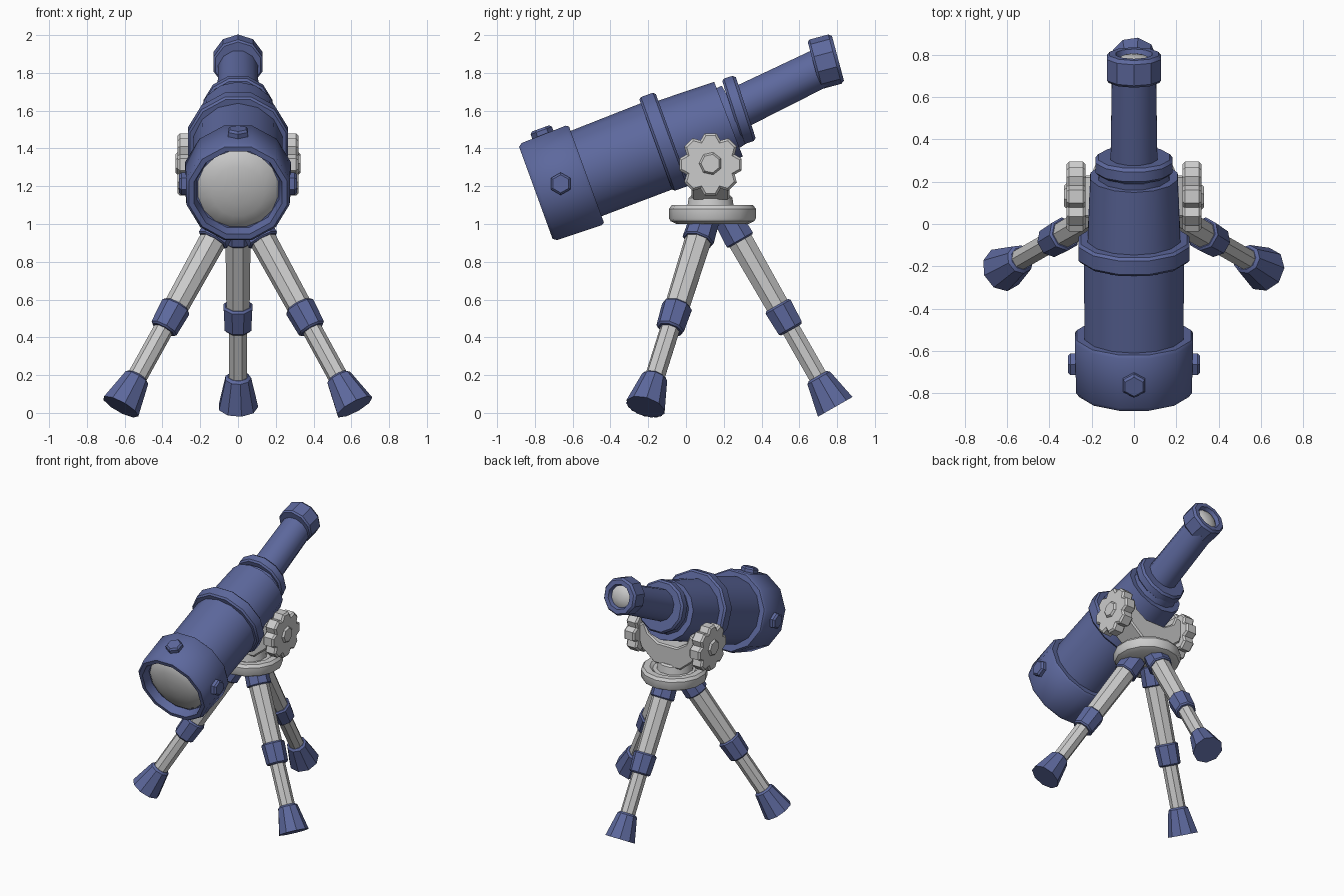
import bpy, bmesh, math
from mathutils import Vector, Matrix

if "Cube" in bpy.data.objects:
    bpy.data.objects.remove(bpy.data.objects["Cube"])

blue = bpy.data.materials.new("blue_paint")
blue.diffuse_color = (0.11, 0.14, 0.34, 1)
blue.use_nodes = True
blue.node_tree.nodes["Principled BSDF"].inputs["Base Color"].default_value = blue.diffuse_color


def finish(name, bm, mat=None, angle=35):
    bmesh.ops.recalc_face_normals(bm, faces=bm.faces)
    me = bpy.data.meshes.new(name)
    bm.to_mesh(me)
    bm.free()
    ob = bpy.data.objects.new(name, me)
    bpy.context.collection.objects.link(ob)
    if mat:
        me.materials.append(mat)
    bpy.ops.object.select_all(action='DESELECT')
    ob.select_set(True)
    bpy.context.view_layer.objects.active = ob
    bpy.ops.object.shade_smooth_by_angle(angle=math.radians(angle))
    return ob


def lathe(name, a, b, profile, sides=12, mat=None, angle=35):
    """Turn (distance, radius) points around the axis from a towards b."""
    a, b = Vector(a), Vector(b)
    m = Matrix.Translation(a) @ (b - a).to_track_quat('Z', 'Y').to_matrix().to_4x4()
    bm = bmesh.new()
    rings = []
    for d, r in profile:
        rings.append([bm.verts.new(m @ Vector((r * math.cos(t), r * math.sin(t), d)))
                      for t in [math.tau * (i + 0.5) / sides for i in range(sides)]])
    for p, q in zip(rings, rings[1:]):
        for i in range(sides):
            j = (i + 1) % sides
            bm.faces.new((p[i], p[j], q[j], q[i]))
    bm.faces.new(rings[0])
    bm.faces.new(rings[-1])
    return finish(name, bm, mat, angle)


def rod(name, a, b, r1, r2, sides=8, mat=None, bev=0.0):
    n = (Vector(b) - Vector(a)).length
    prof = [(0, r1), (n, r2)]
    if bev:
        prof = [(0, r1 - bev), (bev, r1), (n - bev, r2), (n, r2 - bev)]
    return lathe(name, a, b, prof, sides, mat)


def prism(name, pts, thickness, matrix, bevel=0.0, mat=None):
    """Extrude a flat outline along its local z, centred."""
    bm = bmesh.new()
    f = bm.faces.new([bm.verts.new((x, y, -thickness / 2)) for x, y in pts])
    ext = bmesh.ops.extrude_face_region(bm, geom=[f])
    new = [v for v in ext['geom'] if isinstance(v, bmesh.types.BMVert)]
    bmesh.ops.translate(bm, verts=new, vec=(0, 0, thickness))
    if bevel:
        edges = [e for e in bm.edges if abs(e.verts[0].co.z - e.verts[1].co.z) < 1e-5]
        bmesh.ops.bevel(bm, geom=edges, offset=bevel, segments=1, affect='EDGES')
    bmesh.ops.transform(bm, matrix=matrix, verts=bm.verts)
    return finish(name, bm, mat, 25)


def yz(y, z, deg):
    """Point on the tube axis and a second point giving its tilt."""
    t = math.radians(deg)
    return (0, y, z), (0, y + math.cos(t), z + math.sin(t))


# Front hood with a recessed lens
a, b = yz(-0.795, 1.165, 20)
lathe("front_hood", a, b, [(0.06, 0.2), (0.06, 0.225), (0, 0.24), (0, 0.268), (0.02, 0.283),
                           (0.27, 0.29), (0.285, 0.28), (0.285, 0.22)], 12, blue)
lathe("front_lens", a, b, [(0.07, 0.228), (0.045, 0.2), (0.02, 0.14), (0.008, 0.07), (0.004, 0.02)],
      16, None, 60)

# Hood bolts: two sides and top
axis = (Vector(b) - Vector(a)).normalized()
c = Vector(a) + axis * 0.14
up = Vector((1, 0, 0)).cross(axis)
for n, d in (("right", Vector((1, 0, 0))), ("left", Vector((-1, 0, 0))), ("top", up)):
    rod("hood_bolt_" + n, c + d * 0.25, c + d * 0.312, 0.06, 0.06, 6, blue, 0.012)

# Main tube sections and middle band
rod("front_tube", (0, -0.56, 1.255), (0, -0.12, 1.425), 0.24, 0.243, 14, blue)
lathe("middle_band", *yz(-0.16, 1.42, 20), [(0, 0.22), (0, 0.262), (0.012, 0.273), (0.08, 0.273),
                                            (0.092, 0.26), (0.092, 0.2)], 12, blue)
rod("rear_tube", (0, -0.14, 1.415), (0, 0.225, 1.555), 0.228, 0.212, 14, blue)
rod("tube_neck", (0, 0.2, 1.55), (0, 0.27, 1.59), 0.175, 0.17, 12, blue)
lathe("rear_band", *yz(0.245, 1.593, 18), [(0, 0.12), (0, 0.177), (0.012, 0.188), (0.06, 0.188),
                                           (0.075, 0.175), (0.075, 0.1)], 12, blue)

# Eyepiece
rod("eyepiece_tube", (0, 0.28, 1.615), (0, 0.71, 1.825), 0.115, 0.108, 12, blue)
a, b = yz(0.677, 1.843, 15)
lathe("eyepiece_cap", a, b, [(0, 0.09), (0, 0.125), (0.012, 0.135), (0.115, 0.135), (0.132, 0.122),
                             (0.132, 0.09), (0.105, 0.08)], 10, blue)
lathe("eyepiece_lens", a, b, [(0.1, 0.084), (0.118, 0.06), (0.126, 0.02)], 12, None, 60)

# Mount plate, turntable and yoke
hub = Vector((0, 0.14, 0))
lathe("mount_plate", hub + Vector((0, 0, 1.0)), hub + Vector((0, 0, 2)),
      [(0, 0.19), (0.015, 0.222), (0.03, 0.23), (0.08, 0.23), (0.1, 0.215), (0.1, 0.17), (0.085, 0.15)], 14)
rod("turntable", (0, 0.13, 1.06), (0, 0.13, 1.15), 0.13, 0.12, 12, None, 0.012)
half = [(0.11, 1.13), (0.22, 1.22), (0.235, 1.27), (0.235, 1.39), (0.19, 1.41), (0.16, 1.34), (0.08, 1.29)]
outline = half + [(-x, z) for x, z in reversed(half)]
prism("yoke", outline, 0.2, Matrix.Translation((0, 0.13, 0)) @ Matrix.Rotation(math.pi / 2, 4, 'X'), 0.01)

# Lobed tightening knobs
lobes = []
for i in range(8):
    for off, r in ((-0.5, 0.138), (-0.24, 0.168), (0.24, 0.168)):
        t = math.tau * (i + off) / 8
        lobes.append((r * math.cos(t), r * math.sin(t)))
for n, s in (("right", 1), ("left", -1)):
    m = Matrix.Translation((s * 0.274, 0.13, 1.315)) @ Matrix.Rotation(math.pi / 2, 4, 'Y')
    prism("knob_" + n, lobes, 0.09, m, 0.012)
    rod("knob_cap_" + n, (s * 0.3, 0.13, 1.32), (s * 0.332, 0.13, 1.32), 0.064, 0.06, 7, None, 0.01)

# Tripod legs: collars and feet blue, tubes grey
for n, foot, reach in (("back", (0, 0.79, 0.032), 0.08),
                       ("right", (0.617, -0.215, 0.032), 0.08),
                       ("left", (-0.622, -0.215, 0.032), 0.08)):
    foot = Vector(foot)
    out = Vector((foot.x, foot.y - hub.y, 0)).normalized()
    top = hub + out * reach + Vector((0, 0, 1.03))

    def at(z):
        return top.lerp(foot, (top.z - z) / (top.z - foot.z))

    rod(n + "_leg_top_collar", at(1.03), at(0.91), 0.08, 0.086, 8, blue, 0.008)
    rod(n + "_leg_upper", at(0.93), at(0.52), 0.072, 0.066, 8)
    rod(n + "_leg_middle_collar", at(0.57), at(0.44), 0.082, 0.076, 8, blue, 0.01)
    rod(n + "_leg_lower", at(0.46), at(0.17), 0.053, 0.053, 8)
    size = (at(0.195) - foot).length
    lathe(n + "_leg_foot", at(0.195), foot, [(0, 0.055), (0.012, 0.07), (size, 0.107)], 9, blue)
